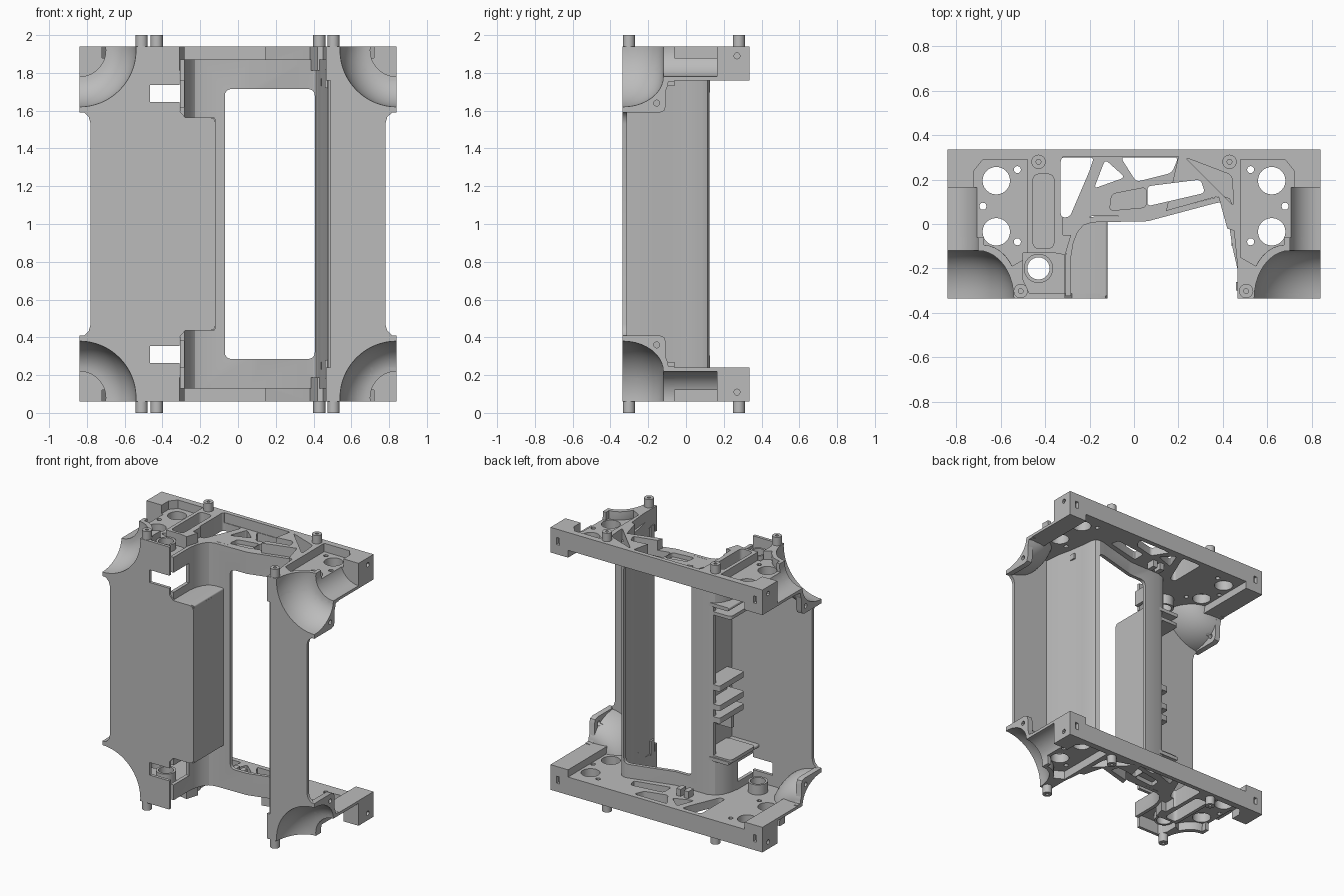
import bpy, bmesh, math
from mathutils import Vector

cube = bpy.data.objects.get("Cube")
if cube:
    bpy.data.objects.remove(cube, do_unlink=True)

grey = bpy.data.materials.new("plain grey")
grey.use_nodes = True
colour = (0.5, 0.5, 0.5, 1)
grey.diffuse_color = colour
grey.node_tree.nodes["Principled BSDF"].inputs["Base Color"].default_value = colour

MID = 1.0  # every object sits at mid height so it can be mirrored end to end


def make(name, bm):
    bmesh.ops.remove_doubles(bm, verts=bm.verts, dist=1e-5)
    bmesh.ops.recalc_face_normals(bm, faces=bm.faces)
    bmesh.ops.translate(bm, verts=bm.verts, vec=(0, 0, -MID))
    mesh = bpy.data.meshes.new(name)
    bm.to_mesh(mesh)
    bm.free()
    mesh.materials.append(grey)
    ob = bpy.data.objects.new(name, mesh)
    ob.location.z = MID
    bpy.context.collection.objects.link(ob)
    return ob


def prism(name, pts, lo, hi, axis="z"):
    """Extrude a flat outline along an axis."""
    place = {"z": lambda a, b, c: (a, b, c), "y": lambda a, b, c: (a, c, b),
             "x": lambda a, b, c: (c, a, b)}[axis]
    bm = bmesh.new()
    face = bm.faces.new([bm.verts.new(place(a, b, lo)) for a, b in pts])
    side = bmesh.ops.extrude_face_region(bm, geom=[face])["geom"]
    shift = Vector(place(0, 0, hi - lo))
    bmesh.ops.translate(bm, vec=shift, verts=[v for v in side if isinstance(v, bmesh.types.BMVert)])
    return make(name, bm)


def rect(x0, y0, x1, y1):
    return [(x0, y0), (x1, y0), (x1, y1), (x0, y1)]


def circle(x, y, r, n=24):
    return [(x + r * math.cos(2 * math.pi * i / n), y + r * math.sin(2 * math.pi * i / n)) for i in range(n)]


def rounded(pts, r, n=4):
    """Round every corner of an outline."""
    out = []
    for i, p in enumerate(pts):
        p = Vector(p)
        a, b = Vector(pts[i - 1]) - p, Vector(pts[(i + 1) % len(pts)]) - p
        a = p + a.normalized() * min(r, a.length * .45)
        b = p + b.normalized() * min(r, b.length * .45)
        for k in range(n + 1):
            t = k / n
            out.append(tuple(a * (1 - t) ** 2 + p * 2 * t * (1 - t) + b * t * t))
    return out


def lathe(name, sx, extra, back):
    """Bowl-shaped body turned round a front-to-back axis at an upper corner."""
    prof = [(0, -.42), (.3 + extra, -.42)]
    for i in range(11):
        t = i / 10 * math.pi / 2
        prof.append((.14 + extra + .16 * math.cos(t), -.335 + (.215 + extra) * math.sin(t)))
    prof += [(.14 + extra, back), (0, back)]
    bm = bmesh.new()
    vs = [bm.verts.new((sx * .84 + r, y, 1.92)) for r, y in prof]
    es = [bm.edges.new(p) for p in zip(vs, vs[1:])]
    bmesh.ops.spin(bm, geom=vs + es, cent=(sx * .84, 0, 1.92), axis=(0, 1, 0), angle=2 * math.pi, steps=64)
    return make(name, bm)


def finish(ob, cuts=(), keep=None, mirror="", thick=0):
    """Apply thickness, cuts and mirroring, then remove the cutters."""
    if thick:
        m = ob.modifiers.new("thickness", "SOLIDIFY")
        m.thickness, m.offset, m.use_even_offset = thick, 0, True
    tools = [(c, "DIFFERENCE") for c in cuts] + ([(keep, "INTERSECT")] if keep else [])
    for c, op in tools:
        m = ob.modifiers.new("cut", "BOOLEAN")
        m.object, m.operation, m.solver = c, op, "EXACT"
        c.hide_render = True
    if mirror:
        m = ob.modifiers.new("mirror", "MIRROR")
        m.use_axis = ("x" in mirror, False, "z" in mirror)
        m.use_mirror_merge = False
    bpy.context.view_layer.update()
    mesh = bpy.data.meshes.new_from_object(ob.evaluated_get(bpy.context.evaluated_depsgraph_get()))
    ob.modifiers.clear()
    ob.data = mesh
    for c, _ in tools:
        bpy.data.objects.remove(c, do_unlink=True)
    bpy.ops.object.select_all(action="DESELECT")
    ob.select_set(True)
    bpy.context.view_layer.objects.active = ob
    bpy.ops.object.shade_smooth_by_angle(angle=math.radians(30))


def cut(pts, lo, hi, axis="z"):
    return prism("cutter", pts, lo, hi, axis)


def wells():
    return [lathe("cutter", s, 0, .165) for s in (-1, 1)]


# End plates with wheel wells, motor seats, slot and truss openings
plate = prism("end_plate", [(-.84, .335), (-.84, -.335), (-.31, -.335), (-.31, -.14), (-.28, -.04), (-.24, .01),
                            (-.19, .035), (.06, .035), (.38, .125), (.42, -.02), (.45, -.03), (.465, -.18),
                            (.465, -.335), (.84, -.335), (.84, .335)], 1.76, 1.94)
cuts = wells() + [cut(rect(-.7, -.314, .7, .4), 1.6, 1.812)]
for s in (-1, 1):
    seat = [(.48, .29), (.68, .29), (.72, .24), (.72, -.15), (.665, -.15), (.6, -.13), (.55, -.19), (.48, -.15)]
    cuts.append(cut([(s * x, y) for x, y in seat], 1.88, 2.1))
    for y in (.195, -.035):
        cuts.append(cut(circle(s * .62, y, .062), 1.6, 2.1))
    for x, y in ((.525, .245), (.525, -.08), (.68, .08)):
        cuts.append(cut(circle(s * x, y, .016, 12), 1.6, 2.1))
    cuts.append(cut(circle(.27, 1.89, .016, 12), s * .8, s * .9, "x"))
    cuts.append(cut(rect(s * .78 - .012, 1.83, s * .78 + .012, 1.88), .31, .4, "y"))
trusses = [[(-.33, .3), (-.18, .3), (-.2, .24), (-.29, .03), (-.33, .03)],
           [(-.13, .29), (-.18, .16), (-.04, .21)],
           [(-.06, .3), (.2, .3), (.17, .23), (.01, .19)],
           [(.06, .08), (.06, .17), (.3, .2), (.32, .14)]]
cuts += [cut(rounded(t, .02), 1.6, 2.1) for t in trusses]
cuts += [cut([(-.32, -.05), (.12, -.05), (.2, .304), (-.32, .304)], 1.87, 2.1),
         cut(rounded([(-.11, .06), (-.1, .135), (.055, .165), (.055, .075)], .02), 1.84, 2.1),
         cut(rounded([(.23, .3), (.44, .22), (.45, .08)], .02), 1.84, 2.1),
         cut(rounded(rect(-.455, -.11, -.36, .225), .03), 1.83, 2.1),
         cut([(-.47, -.314), (-.2, -.314), (-.2, -.16), (-.36, -.13), (-.5, -.13), (-.5, -.25)], 1.85, 2.1),
         cut(circle(-.43, -.2, .05), 1.6, 2.1)]
finish(plate, cuts, mirror="z")

# Collar round the cable hole
collar = prism("cable_collar", circle(-.43, -.2, .066), 1.74, 1.9)
finish(collar, [cut(circle(-.43, -.2, .05), 1.6, 2.1)], mirror="z")

# Bowl shells at the four front corners
shell = lathe("wheel_bowl", 1, .025, -.06)
corner = cut(rect(.4, -.335, .84, 0), 1.5, 1.94)
finish(shell, [lathe("cutter", 1, 0, .165), cut(circle(-.155, 1.64, .016, 12), .7, .9, "x")], corner, mirror="xz")

# Side tabs with a screw hole under each bowl
tab = prism("bowl_tab", [(-.335, 1.59), (-.14, 1.59), (-.115, 1.6), (-.105, 1.63), (-.105, 1.72), (-.09, 1.76),
                         (-.05, 1.79), (-.05, 1.85), (-.335, 1.85)], .8, .84, "x")
finish(tab, [lathe("cutter", 1, 0, .165), cut(circle(-.155, 1.64, .016, 12), .7, .9, "x")], mirror="xz")

# Front panels: upper halves, mirrored end to end
flare = [(.84, 1.94), (.84, 1.6), (.815, 1.59), (.79, 1.565), (.78, 1.53), (.78, 1)]
left = prism("left_front_panel", flare + [(.49, 1), (.49, 1.82), (.465, 1.84), (.465, 1.94)], -.335, -.313, "y")
finish(left, wells(), mirror="z")
right_pts = [(-x, z) for x, z in flare] + [(-.12, 1), (-.12, 1.54), (-.128, 1.558), (-.15, 1.565), (-.28, 1.565),
                                          (-.31, 1.6), (-.31, 1.94)]
right = prism("right_front_panel", right_pts, -.335, -.313, "y")
finish(right, wells() + [cut(rect(-.465, 1.645, -.3, 1.735), -.4, -.2, "y")], mirror="z")


def sheet(name, path, z0, z1):
    """Thin wall following a plan path."""
    bm = bmesh.new()
    lo = [bm.verts.new((x, y, z0)) for x, y in path]
    hi = [bm.verts.new((x, y, z1)) for x, y in path]
    for i in range(len(path) - 1):
        bm.faces.new((lo[i], lo[i + 1], hi[i + 1], hi[i]))
    return make(name, bm)


# Folded inner wall with the tall window
wall = sheet("folded_wall", [(-.295, -.325), (-.295, -.14), (-.285, -.08), (-.265, -.03), (-.235, .005), (-.19, .02),
                             (.06, .025), (.36, .105), (.4, .113), (.422, .105), (.433, .08), (.44, 0), (.455, -.1),
                             (.478, -.2), (.49, -.325)], .13, 1.87)
window = cut(rounded(rect(-.07, .285, .407, 1.715), .04), .03, .2, "y")
window_edge = cut(rounded(rect(-.07, .285, .3, 1.715), .04), -.05, .05, "y")
pocket = cut(rect(-.4, .45, -.23, 1.55), -.4, .1, "y")
gaps = [cut(rect(-.4, 1 + s * .69 - .07, -.2, 1 + s * .69 + .07), -.4, -.15, "y") for s in (-1, 1)]
finish(wall, [window, window_edge, pocket] + gaps, thick=.025)

# Equipment box side and end caps
side = prism("box_side", rect(-.145, -.325, -.12, .03), .45, 1.55)
finish(side)
cap = prism("box_cap", rounded([(-.36, 1.54), (-.36, 1.565), (-.12, 1.565), (-.12, 1.54)], .012), -.325, .03, "y")
finish(cap, mirror="z")
for name, z in (("upper_box_lip", 1.49), ("lower_box_lip", .46)):
    finish(prism(name, rounded(rect(-.37, -.26, -.14, .02), .03), z - .012, z + .012))

# Clip shelves fixed inside the box
for i, z in enumerate((.96, .82, .73)):
    finish(prism(f"clip_shelf_{i + 1}", rounded(rect(-.28, -.26, -.14, .02), .015), z - .02, z + .02))
finish(prism("clip_post", rect(-.17, -.22, -.14, 0), .73, .96))
finish(prism("clip_flap", rect(-.27, -.16, -.15, -.13), .62, .73))

# Small clips on the trusses and beside the wall
for i, x in enumerate((-.13, -.07)):
    finish(prism(f"truss_clip_{i + 1}", rect(x, .1, x + .035, .16), 1.762, 1.83), mirror="z")
finish(prism("edge_clip", rect(.46, -.3, .495, -.26), 1.72, 1.82), mirror="z")
finish(prism("wall_nub", rect(.44, -.1, .475, -.06), 1.73, 1.77), mirror="z")

# Hollow standoff pins on both ends
for i, (x, y) in enumerate(((-.51, -.302), (-.43, .28), (.43, .28), (.505, -.302))):
    pin = prism(f"standoff_pin_{i + 1}", circle(x, y, .032), 1.86, 2)
    finish(pin, [cut(circle(x, y, .011, 12), 1.95, 2.1)], mirror="z")
